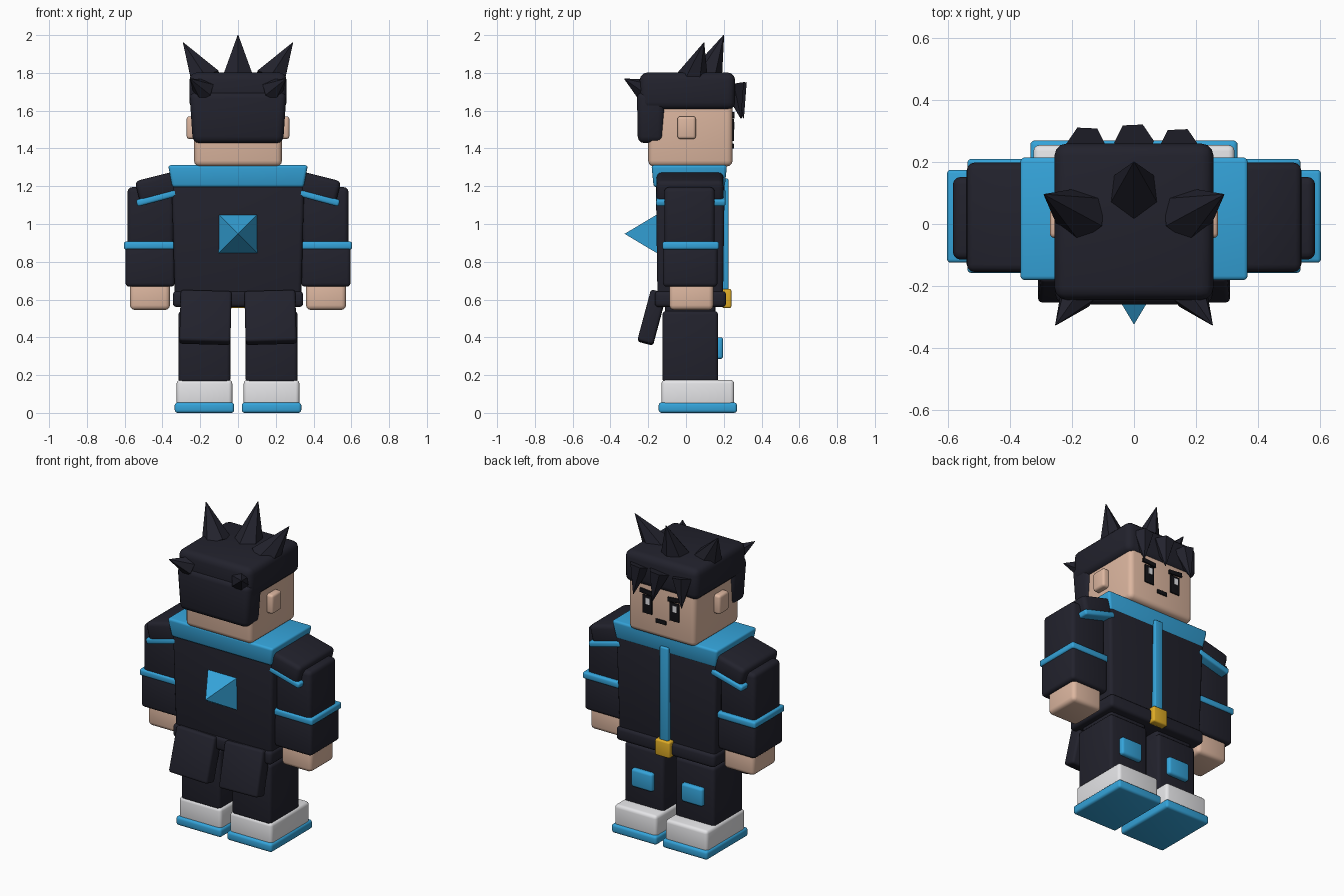
import bpy
import bmesh
from math import radians
from mathutils import Vector, Matrix

cube = bpy.data.objects.get("Cube")
if cube:
    bpy.data.objects.remove(cube, do_unlink=True)


def material(name, rgb):
    m = bpy.data.materials.new(name)
    m.use_nodes = True
    m.diffuse_color = (*rgb, 1)
    m.node_tree.nodes["Principled BSDF"].inputs["Base Color"].default_value = (*rgb, 1)
    return m


NAVY = material("dark navy", (0.016, 0.016, 0.026))
BLUE = material("sky blue", (0.035, 0.37, 0.70))
SKIN = material("skin", (0.72, 0.47, 0.35))
WHITE = material("shoe white", (0.78, 0.78, 0.80))
GOLD = material("gold", (0.75, 0.42, 0.02))
BLACK = material("face black", (0.006, 0.006, 0.008))


def finish(name, bm, mat, smooth=True):
    bmesh.ops.recalc_face_normals(bm, faces=bm.faces)
    me = bpy.data.meshes.new(name)
    bm.to_mesh(me)
    bm.free()
    me.materials.append(mat)
    ob = bpy.data.objects.new(name, me)
    bpy.context.collection.objects.link(ob)
    if smooth:
        bpy.ops.object.select_all(action="DESELECT")
        ob.select_set(True)
        bpy.context.view_layer.objects.active = ob
        bpy.ops.object.shade_smooth_by_angle(angle=radians(40))
    return ob


def box(name, mat, x, y, z, r=0.02, taper=1.0, tilt=(0, 0), segs=3):
    """Rounded box from x, y, z ranges; taper scales the lower end."""
    lo, hi = Vector((x[0], y[0], z[0])), Vector((x[1], y[1], z[1]))
    size, mid = hi - lo, (lo + hi) / 2
    bm = bmesh.new()
    bmesh.ops.create_cube(bm, size=1)
    for v in bm.verts:
        k = taper if v.co.z < 0 else 1
        v.co = Vector((v.co.x * size.x * k, v.co.y * size.y * k, v.co.z * size.z))
    if r:
        bmesh.ops.bevel(bm, geom=bm.edges[:], offset=r, segments=segs,
                        profile=0.5, affect="EDGES")
    turn = Matrix.Rotation(radians(tilt[1]), 4, "Y") @ Matrix.Rotation(radians(tilt[0]), 4, "X")
    bm.transform(Matrix.Translation(mid) @ turn)
    return finish(name, bm, mat)


def pair(name, mat, x, y, z, r=0.02, taper=1.0, tilt=(0, 0)):
    box("left_" + name, mat, x, y, z, r, taper, tilt)
    box("right_" + name, mat, (-x[1], -x[0]), y, z, r, taper, (tilt[0], -tilt[1]))


def spike(name, base, tip, radius, sides=6, flat=1.0):
    """Hair spike: a cone from base to tip with a tapered rear end."""
    base, tip = Vector(base), Vector(tip)
    axis = tip - base
    bm = bmesh.new()
    bmesh.ops.create_cone(bm, cap_ends=True, segments=sides, radius1=radius,
                          radius2=0.002, depth=axis.length)
    bm.transform(Matrix.Translation((base + tip) / 2)
                 @ axis.to_track_quat("Z", "Y").to_matrix().to_4x4()
                 @ Matrix.Diagonal((1, flat, 1, 1)))
    finish(name, bm, NAVY)


# Shoes and legs
pair("sole", BLUE, (0.02, 0.335), (-0.145, 0.27), (0, 0.055), 0.015)
pair("shoe", WHITE, (0.03, 0.325), (-0.13, 0.255), (0.03, 0.175))
pair("leg", NAVY, (0.04, 0.315), (-0.125, 0.17), (0.16, 0.54))
pair("upper_leg", NAVY, (0.04, 0.3), (-0.11, 0.155), (0.5, 0.6))
pair("knee_patch", BLUE, (0.1, 0.25), (0.155, 0.197), (0.285, 0.4), 0.015)
pair("coat_tail", NAVY, (0.037, 0.307), (-0.223, -0.137), (0.365, 0.645), 0.015, tilt=(-15, -1.5))

# Torso, belt and trim
box("torso", NAVY, (-0.352, 0.352), (-0.16, 0.205), (0.6, 1.25), taper=0.95)
box("belt", NAVY, (-0.345, 0.345), (-0.165, 0.212), (0.56, 0.645))
box("zip", BLUE, (-0.03, 0.03), (0.19, 0.225), (0.63, 1.24), 0.008)
box("buckle", GOLD, (-0.052, 0.052), (0.19, 0.24), (0.555, 0.657), 0.01)
box("collar", BLUE, (-0.37, 0.37), (-0.183, 0.217), (1.195, 1.312), 0.015, taper=0.94)

# Pyramid on the back
bm = bmesh.new()
bmesh.ops.create_cone(bm, cap_ends=True, segments=4, radius1=0.148, radius2=0, depth=0.175)
bm.transform(Matrix.Translation((0, -0.2375, 0.948)) @ Matrix.Rotation(radians(90), 4, "X")
             @ Matrix.Rotation(radians(45), 4, "Z"))
finish("back_pyramid", bm, BLUE, smooth=False)

# Arms
pair("shoulder", NAVY, (0.31, 0.535), (-0.155, 0.198), (1.135, 1.255), 0.025, tilt=(0, 14))
pair("shoulder_trim", BLUE, (0.315, 0.54), (-0.158, 0.21), (1.12, 1.157), 0.012, tilt=(0, 15))
pair("upper_arm", NAVY, (0.34, 0.585), (-0.115, 0.152), (0.87, 1.195), 0.025)
pair("forearm", NAVY, (0.335, 0.596), (-0.122, 0.167), (0.668, 0.885))
pair("arm_band", BLUE, (0.335, 0.604), (-0.125, 0.175), (0.865, 0.907), 0.012)
pair("hand", SKIN, (0.36, 0.572), (-0.088, 0.145), (0.545, 0.7), 0.025)

# Head and face
box("head", SKIN, (-0.233, 0.233), (-0.2, 0.247), (1.305, 1.76), 0.03)
pair("ear", SKIN, (0.21, 0.272), (-0.045, 0.052), (1.45, 1.57), 0.015)
pair("eye", BLACK, (0.062, 0.128), (0.245, 0.254), (1.44, 1.555), 0.002)
pair("eyebrow", BLACK, (0.05, 0.145), (0.245, 0.258), (1.562, 1.588), 0.002, tilt=(0, -5))
for name, x in (("left_eye_glint", 0.09), ("right_eye_glint", -0.1)):
    box(name, WHITE, (x - 0.014, x + 0.014), (0.25, 0.257), (1.5, 1.54), 0)
box("mouth", BLACK, (-0.035, 0.035), (0.245, 0.254), (1.4, 1.425), 0.002)

# Hair
box("hair_cap", NAVY, (-0.257, 0.257), (-0.245, 0.26), (1.605, 1.802), 0.04)
box("hair_back", NAVY, (-0.257, 0.257), (-0.26, -0.11), (1.428, 1.7), 0.035, taper=0.93)
spike("top_spike", (0, 0.1, 1.76), (0, 0.2, 2.0), 0.095)
for side, s in (("left", 1), ("right", -1)):
    spike(side + "_crown_spike", (0.17 * s, 0.03, 1.76), (0.29 * s, 0.095, 1.96), 0.092)
    spike(side + "_back_spike", (0.182 * s, -0.225, 1.71), (0.253 * s, -0.326, 1.768), 0.062)
for name, x, dx, y in (("left_fringe", 0.145, 0.02, 0.245),
                       ("middle_fringe", 0, 0.02, 0.26),
                       ("right_fringe", -0.155, -0.02, 0.25)):
    spike(name, (x, y + 0.005, 1.735), (x + dx, y + 0.045, 1.56), 0.065)
